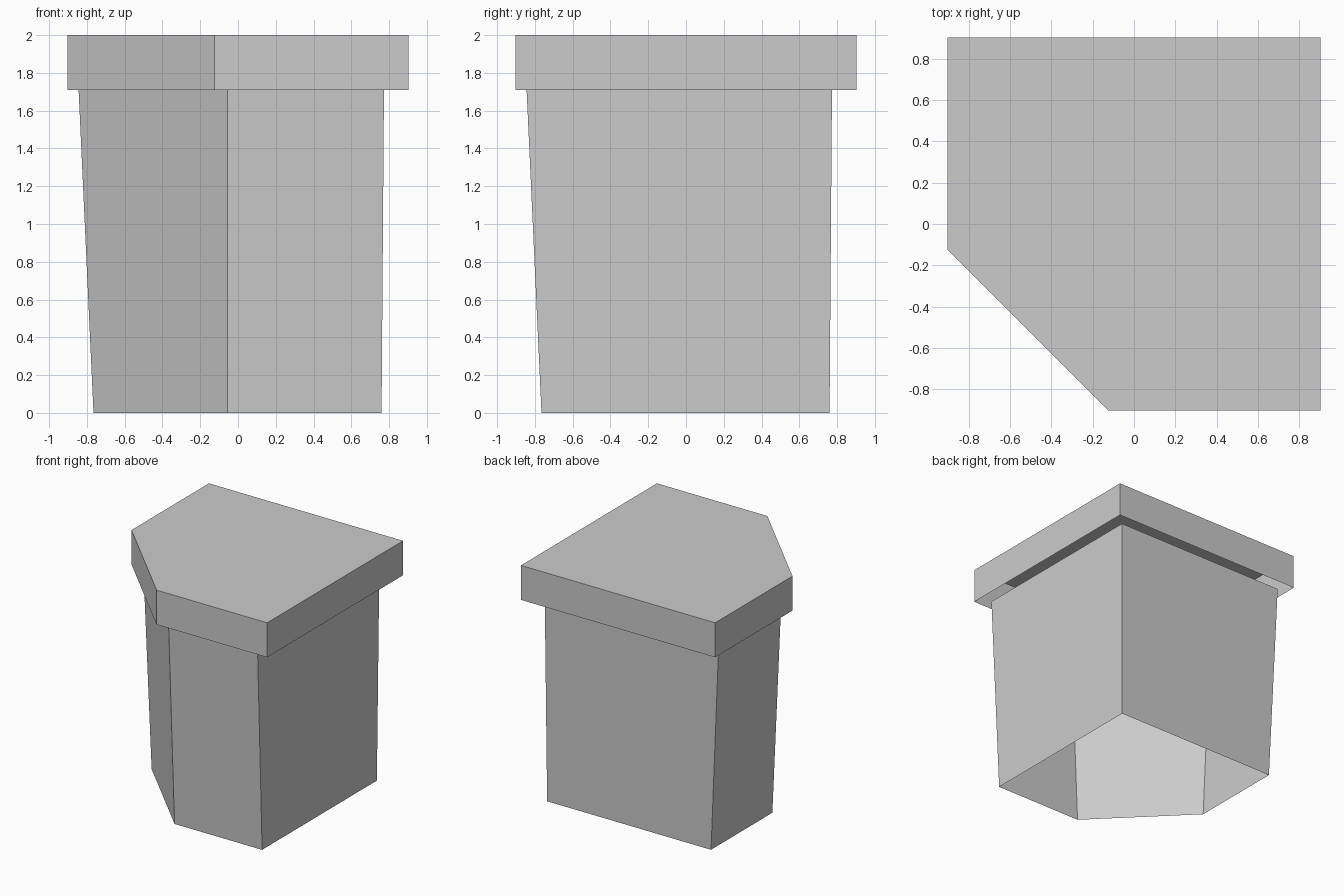
import bpy, bmesh

if "Cube" in bpy.data.objects:
    bpy.data.objects.remove(bpy.data.objects["Cube"], do_unlink=True)

grey = bpy.data.materials.new("plain_grey")
grey.use_nodes = True
colour = (0.6, 0.6, 0.6, 1)
grey.diffuse_color = colour
grey.node_tree.nodes["Principled BSDF"].inputs["Base Color"].default_value = colour


def outline(bm, low, high, cut, z):
    """Square ring with its front right corner cut off."""
    points = [(low, cut), (cut, low), (high, low), (high, high), (low, high)]
    return [bm.verts.new((x, y, z)) for x, y in points]


def shell(name, bottom, top, capped):
    """Open-bottomed thin shell between two outlines."""
    bm = bmesh.new()
    lower, upper = outline(bm, *bottom), outline(bm, *top)
    for i in range(len(lower)):
        j = (i + 1) % len(lower)
        bm.faces.new((lower[i], lower[j], upper[j], upper[i]))
    if capped:
        bm.faces.new(upper)
    mesh = bpy.data.meshes.new(name)
    bm.to_mesh(mesh)
    bm.free()
    mesh.materials.append(grey)
    obj = bpy.data.objects.new(name, mesh)
    bpy.context.collection.objects.link(obj)
    return obj


# Tapered body, open at both ends
shell("body", (-0.765, 0.76, -0.055, 0), (-0.845, 0.773, -0.055, 1.735), False)

# Overhanging lid, hollow underneath
shell("lid", (-0.903, 0.903, -0.125, 1.71), (-0.903, 0.903, -0.125, 2), True)
